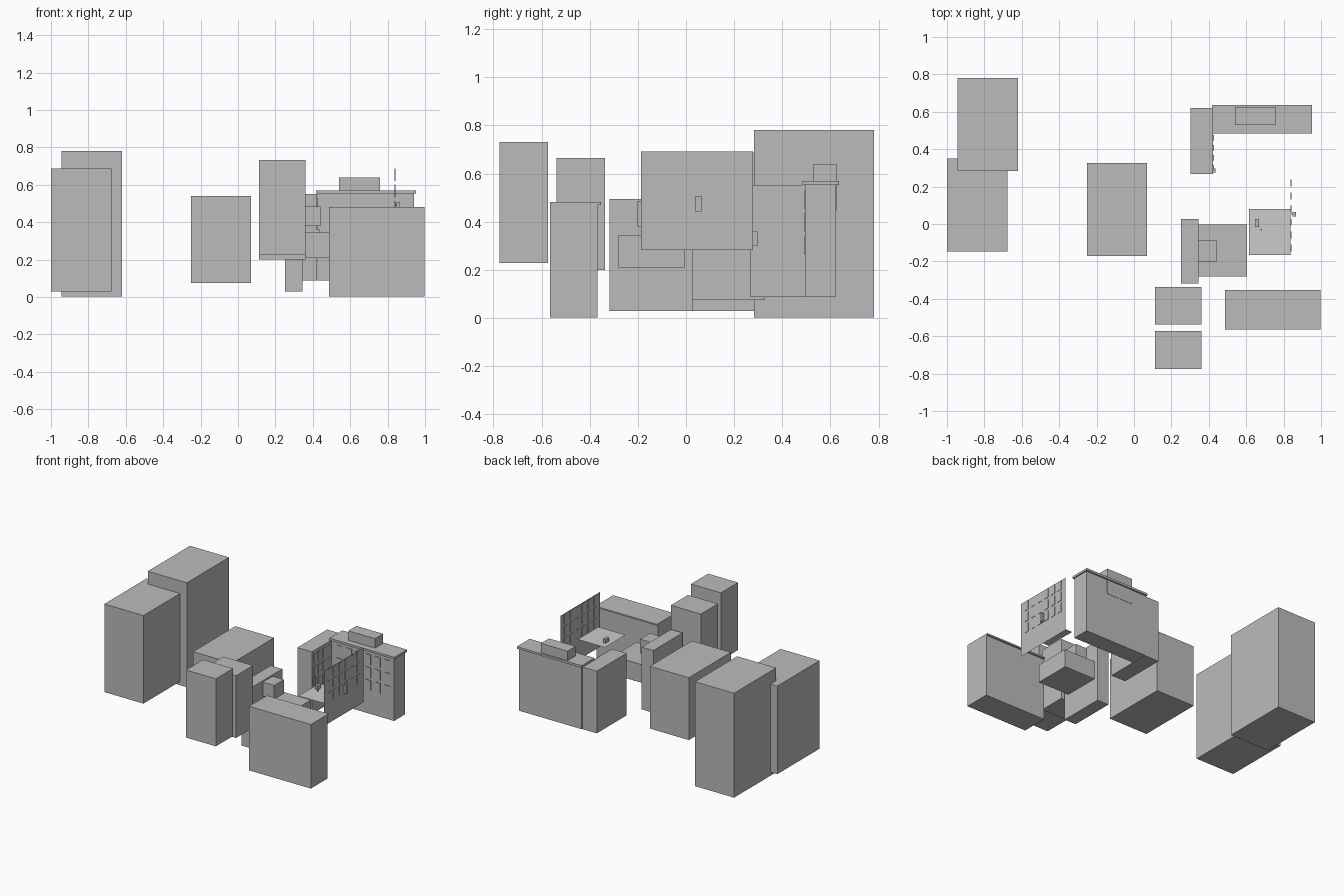
import bpy, bmesh

if "Cube" in bpy.data.objects:
    bpy.data.objects.remove(bpy.data.objects["Cube"])


def grey(name, v):
    m = bpy.data.materials.new(name)
    m.diffuse_color = (v, v, v, 1)
    m.use_nodes = True
    m.node_tree.nodes["Principled BSDF"].inputs["Base Color"].default_value = m.diffuse_color
    return m


STONE = grey("stone", .5)
PALE = grey("pale_gravel", .8)


def add_box(bm, x0, x1, y0, y1, z0, z1):
    r = bmesh.ops.create_cube(bm, size=1)
    for v in r["verts"]:
        v.co = ((x0 + x1) / 2 + v.co.x * (x1 - x0),
                (y0 + y1) / 2 + v.co.y * (y1 - y0),
                (z0 + z1) / 2 + v.co.z * (z1 - z0))


def finish(name, bm, mat=STONE):
    me = bpy.data.meshes.new(name)
    bm.to_mesh(me)
    bm.free()
    me.materials.append(mat)
    ob = bpy.data.objects.new(name, me)
    bpy.context.collection.objects.link(ob)
    return ob


def boxes(name, *dims):
    bm = bmesh.new()
    for d in dims:
        add_box(bm, *d)
    return finish(name, bm)


def quad(name, corners, mat=STONE):
    bm = bmesh.new()
    bm.faces.new([bm.verts.new(c) for c in corners])
    return finish(name, bm, mat)


def wall_x(name, x, y0, y1, z0, z1):
    return quad(name, ((x, y0, z0), (x, y1, z0), (x, y1, z1), (x, y0, z1)))


def windows(name, axis, pos, depth, a0, a1, cols, z0, z1, rows, fa=0.55, fz=0.78):
    # grid of thin window panels on a wall facing x or y
    bm = bmesh.new()
    w = (a1 - a0) / (cols - 1 + fa) * fa
    h = (z1 - z0) / (rows - 1 + fz) * fz
    for i in range(cols):
        a = a0 + i * w / fa
        for j in range(rows):
            z = z0 + j * h / fz
            if axis == "x":
                add_box(bm, pos - depth, pos + depth, a, a + w, z, z + h)
            else:
                add_box(bm, a, a + w, pos - depth, pos + depth, z, z + h)
    return finish(name, bm)


# plain city blocks
boxes("tall_block_back", (-.943, -.62, .283, .78, .003, .782))
boxes("tall_block_front", (-1, -.677, -.148, .35, .03, .687))
boxes("middle_block", (-.252, .07, -.17, .327, .075, .54))
boxes("front_block_a", (.113, .36, -.775, -.573, .228, .732))
boxes("front_block_b", (.113, .36, -.537, -.336, .2, .664))

# stepped block
boxes("stepped_block_tall", (.25, .346, -.317, .028, .03, .495))
boxes("stepped_block_low", (.346, .605, -.28, -.004, .21, .345))
boxes("stepped_block_box", (.346, .44, -.202, -.087, .38, .485))

# corner block with rear cornice
boxes("corner_block", (.487, .997, -.565, -.367, .003, .481))
boxes("corner_block_cornice", (.487, .997, -.367, -.354, .47, .481))

# main building: body, wing, cornice, roof house
boxes("main_body", (.425, .942, .495, .623, .088, .553))
boxes("main_wing", (.303, .423, .267, .619, .088, .552))
wall_x("wing_wall", .425, .265, .495, .137, .552)
boxes("main_cornice", (.416, .951, .485, .636, .553, .569))
boxes("roof_house", (.54, .76, .53, .625, .445, .64))
windows("main_windows", "y", .494, .004, .47, .91, 6, .265, .53, 3)
windows("wing_windows", "x", .425, .003, .285, .475, 4, .265, .53, 3)
boxes("wing_sign", (.42, .435, .275, .298, .3, .36))

# free-standing thin facade with windows and hanging sign
wall_x("facade_wall", .84, -.187, .278, .283, .692)
windows("facade_windows", "x", .84, .003, -.147, .238, 6, .447, .687, 3)
boxes("facade_sign", (.848, .865, .04, .064, .442, .506), (.84, .848, .05, .055, .49, .497))

# pale terrace with small fittings
quad("terrace", ((.614, -.165, .44), (.838, -.165, .44), (.838, .08, .44), (.614, .08, .44)), PALE)
boxes("terrace_fittings", (.648, .668, -.015, .026, .44, .47), (.676, .684, -.034, -.026, .44, .455))
